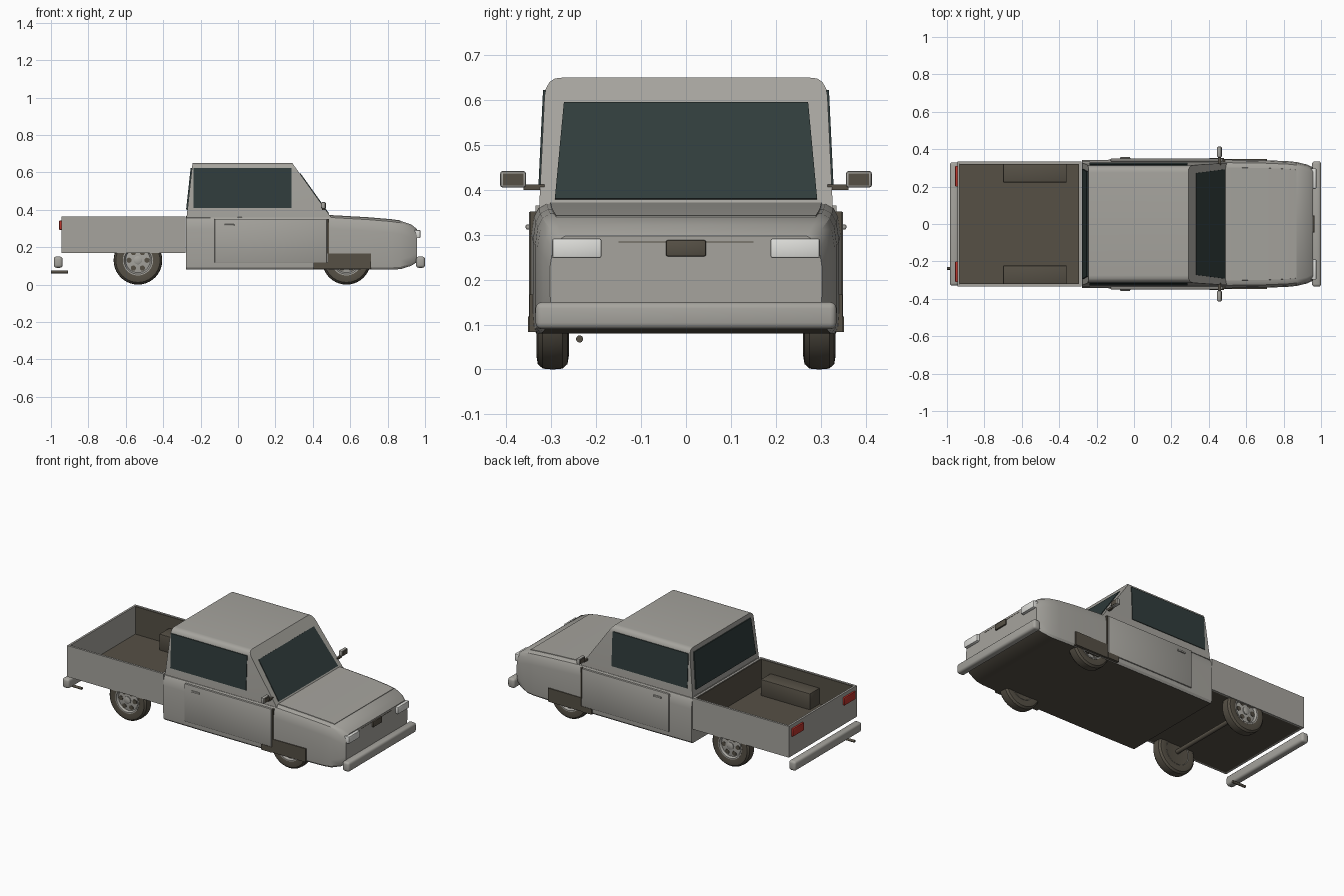
import bpy, bmesh, math
from mathutils import Vector

if "Cube" in bpy.data.objects:
    bpy.data.objects.remove(bpy.data.objects["Cube"])


def material(name, rgb):
    m = bpy.data.materials.new(name)
    m.diffuse_color = (*rgb, 1)
    m.use_nodes = True
    m.node_tree.nodes["Principled BSDF"].inputs["Base Color"].default_value = m.diffuse_color
    return m


PAINT = material("grey_paint", (0.38, 0.37, 0.34))
DARK = material("dark_brown", (0.092, 0.08, 0.06))
GLASS = material("dark_glass", (0.03, 0.046, 0.045))
LAMP = material("lamp_white", (0.74, 0.74, 0.71))
RED = material("tail_red", (0.5, 0.035, 0.025))


def finish(name, bm, mats, angle=35, rule=None):
    """Turn a bmesh into an object, colour its faces by a rule, smooth soft edges."""
    bmesh.ops.recalc_face_normals(bm, faces=bm.faces[:])
    for f in bm.faces:
        f.smooth = True
        if rule:
            f.material_index = rule(f)
    me = bpy.data.meshes.new(name)
    bm.to_mesh(me)
    bm.free()
    me.set_sharp_from_angle(angle=math.radians(angle))
    for m in mats:
        me.materials.append(m)
    ob = bpy.data.objects.new(name, me)
    bpy.context.collection.objects.link(ob)
    return ob


def box(name, x, y, z, mat, bevel=0.0, segs=2):
    bm = bmesh.new()
    bmesh.ops.create_cube(bm, size=1)
    for v in bm.verts:
        v.co = [(a + b) / 2 + c * (b - a) for (a, b), c in zip((x, y, z), v.co)]
    if bevel:
        bmesh.ops.bevel(bm, geom=bm.edges[:], offset=bevel, segments=segs,
                        profile=0.5, affect='EDGES')
    return finish(name, bm, [mat])


def pair(name, x, y, z, mat, bevel=0.0):
    """Matching boxes on both sides."""
    box(name + "_near", x, (-y[1], -y[0]), z, mat, bevel)
    box(name + "_far", x, y, z, mat, bevel)


def loft(name, rings, mats, angle=35, rule=None):
    bm = bmesh.new()
    vs = [[bm.verts.new(p) for p in r] for r in rings]
    n = len(vs[0])
    for a, b in zip(vs, vs[1:]):
        for i in range(n):
            j = (i + 1) % n
            bm.faces.new((a[i], a[j], b[j], b[i]))
    bm.faces.new(vs[0])
    bm.faces.new(vs[-1])
    return finish(name, bm, mats, angle, rule)


def mirrored(half):
    return half + [(-y, z) for y, z in reversed(half)]


def plate(name, pts, outward, mat, thick=0.004):
    """Thin pane lying on a surface, raised along its outward normal."""
    p = [Vector(q) for q in pts]
    n = (p[1] - p[0]).cross(p[2] - p[0]).normalized()
    if n.dot(Vector(outward)) < 0:
        n = -n
    loft(name, [[q - n * 0.002 for q in p], [q + n * thick for q in p]], [mat])


def lathe(name, profile, centre, mat, segs=40):
    """Revolve (radius, y) points around a sideways axis."""
    bm = bmesh.new()
    cx, cy, cz = centre
    vs = []
    for r, y in profile:
        vs.append([bm.verts.new((cx + r * math.cos(2 * math.pi * i / segs), cy + y,
                                 cz + r * math.sin(2 * math.pi * i / segs)))
                   for i in range(segs)])
    for a, b in zip(vs, vs[1:]):
        for i in range(segs):
            j = (i + 1) % segs
            bm.faces.new((a[i], a[j], b[j], b[i]))
    bm.faces.new(vs[0])
    bm.faces.new(vs[-1])
    return finish(name, bm, [mat])


# Lower body: (x, half width, bottom, top) stations lofted to the nose
STATIONS = [(-0.277, 0.342, 0.08, 0.366), (0.0, 0.345, 0.08, 0.369),
            (0.49, 0.344, 0.08, 0.369), (0.7, 0.341, 0.08, 0.357),
            (0.82, 0.336, 0.08, 0.347), (0.87, 0.331, 0.083, 0.34),
            (0.925, 0.318, 0.1, 0.322), (0.957, 0.303, 0.12, 0.297)]


def body_ring(x, w, b, t):
    half = [(w - 0.012, b), (w - 0.003, b + 0.012), (w, b + 0.05), (w, t - 0.07),
            (w - 0.006, t - 0.03), (w - 0.016, t - 0.01), (w - 0.034, t)]
    return [(x, y, z) for y, z in mirrored(half)]


loft("lower_body", [body_ring(*s) for s in STATIONS], [PAINT, DARK], 30,
     lambda f: 1 if f.normal.z < -0.75 else 0)

# Bonnet panel, slightly raised
loft("bonnet", [[(x, s * y, z + d) for s, y, d in
                 ((1, w - 0.04, -0.01), (1, w - 0.042, 0.003),
                  (-1, w - 0.042, 0.003), (-1, w - 0.04, -0.01))]
                for x, w, b, z in STATIONS[2:6]], [PAINT], 30)


# Cab: one rounded section between a leaning back and a raked front
def back_x(z):
    return -0.274 + (z - 0.37) * 0.11


def front_x(z):
    return 0.49 - (z - 0.37) * 0.714


def side_y(z):
    return 0.327 - (z - 0.36) * 0.048


section = mirrored([(0.327, 0.36), (0.315, 0.61), (0.312, 0.626), (0.304, 0.64),
                    (0.292, 0.648), (0.275, 0.65)])
loft("cab", [[(back_x(z), y, z) for y, z in section],
             [(front_x(z), y, z) for y, z in section]], [PAINT], 30)

# Windows
for s, side in ((-1, "near"), (1, "far")):
    plate("side_window_" + side, [(x, s * side_y(z), z) for x, z in
          ((-0.238, 0.41), (0.285, 0.41), (0.285, 0.622), (-0.238, 0.622))],
          (0, s, 0), GLASS)
plate("windscreen", [(front_x(z), y, z) for y, z in
      ((-0.292, 0.379), (0.292, 0.379), (0.272, 0.593), (-0.272, 0.593))],
      (1, 0, 0), GLASS)
plate("rear_window", [(back_x(z), y, z) for y, z in
      ((-0.295, 0.4), (0.295, 0.4), (0.28, 0.622), (-0.28, 0.622))],
      (-1, 0, 0), GLASS, 0.007)

# Doors, shut lines, handles and the dark front wheel openings
pair("door", (-0.125, 0.475), (0.335, 0.35), (0.115, 0.352), PAINT, 0.004)
pair("door_gap", (0.477, 0.486), (0.33, 0.347), (0.165, 0.352), DARK)
pair("door_handle", (-0.075, -0.02), (0.345, 0.357), (0.312, 0.323), PAINT, 0.003)
pair("wheel_opening", (0.48, 0.71), (0.325, 0.348), (0.083, 0.167), DARK)
pair("wheel_opening_step", (0.405, 0.48), (0.325, 0.352), (0.083, 0.118), DARK)

# Load bed with dark liner, bare tailgate and wheel boxes
pair("bed_side", (-0.945, -0.28), (0.322, 0.335), (0.17, 0.365), PAINT)
box("tailgate", (-0.945, -0.932), (-0.322, 0.322), (0.17, 0.365), PAINT)
box("bed_front_wall", (-0.293, -0.28), (-0.322, 0.322), (0.17, 0.365), PAINT)
box("bed_floor", (-0.932, -0.293), (-0.322, 0.322), (0.17, 0.19), DARK)
pair("bed_side_liner", (-0.931, -0.294), (0.318, 0.323), (0.185, 0.362), DARK)
box("bed_front_liner", (-0.297, -0.292), (-0.32, 0.32), (0.185, 0.362), DARK)
pair("wheel_box", (-0.7, -0.36), (0.222, 0.32), (0.185, 0.29), DARK, 0.005)

# Bumpers
box("front_bumper", (0.952, 1.0), (-0.335, 0.335), (0.09, 0.15), PAINT, 0.014, 3)
box("rear_bumper", (-0.985, -0.938), (-0.33, 0.33), (0.09, 0.15), PAINT, 0.014, 3)

# Lamps and nose details
pair("headlight", (0.93, 0.975), (0.188, 0.298), (0.248, 0.292), LAMP, 0.005)
pair("tail_light", (-0.956, -0.94), (0.2, 0.31), (0.293, 0.342), RED, 0.003)
box("nose_badge_plate", (0.95, 0.966), (-0.045, 0.045), (0.252, 0.288), DARK, 0.004)
box("nose_seam", (0.95, 0.958), (-0.15, 0.15), (0.283, 0.2855), DARK)

# Door mirrors: housing, dark face and arm
pair("mirror", (0.446, 0.468), (0.356, 0.414), (0.405, 0.442), PAINT, 0.006)
pair("mirror_front", (0.466, 0.47), (0.362, 0.408), (0.41, 0.437), DARK)
pair("mirror_glass", (0.444, 0.448), (0.362, 0.408), (0.41, 0.437), DARK)
pair("mirror_arm", (0.45, 0.464), (0.315, 0.362), (0.4, 0.412), DARK)

# Wheels: tyre, dished rim, hub and round dark holes
TYRE = [(0.078, -0.032), (0.1, -0.036), (0.118, -0.033), (0.128, -0.022), (0.13, 0.0),
        (0.128, 0.022), (0.118, 0.033), (0.1, 0.036), (0.078, 0.032), (0.074, 0.02)]
for label, wx in (("front", 0.58), ("rear", -0.535)):
    for s, side in ((-1, "near"), (1, "far")):
        tag = label + "_" + side
        c = (wx, s * 0.297, 0.13)
        lathe("tyre_" + tag, [(r, s * y) for r, y in TYRE], c, DARK)
        lathe("rim_" + tag, [(r, s * y) for r, y in
              ((0.07, -0.025), (0.08, -0.034), (0.081, 0.034), (0.074, 0.034),
               (0.066, 0.022), (0.03, 0.027))], c, PAINT)
        lathe("hub_" + tag, [(0.022, s * 0.02), (0.022, s * 0.032), (0.016, s * 0.035)],
              c, PAINT, 20)
        for k in range(6):
            a = math.tau * k / 6
            lathe("rim_hole_" + tag, [(0.014, s * 0.018), (0.014, s * 0.0275)],
                  (wx + 0.048 * math.cos(a), c[1], 0.13 + 0.048 * math.sin(a)), DARK, 12)
    lathe("axle_" + label, [(0.013, -0.28), (0.013, 0.28)], (wx, 0, 0.13), DARK, 16)

# Exhaust tail pipe
pipe = lathe("exhaust_pipe", [(0.008, -0.045), (0.008, 0.045)], (0, 0, 0), DARK, 14)
pipe.rotation_euler = (0, 0, math.pi / 2)
pipe.location = (-0.955, -0.237, 0.068)
